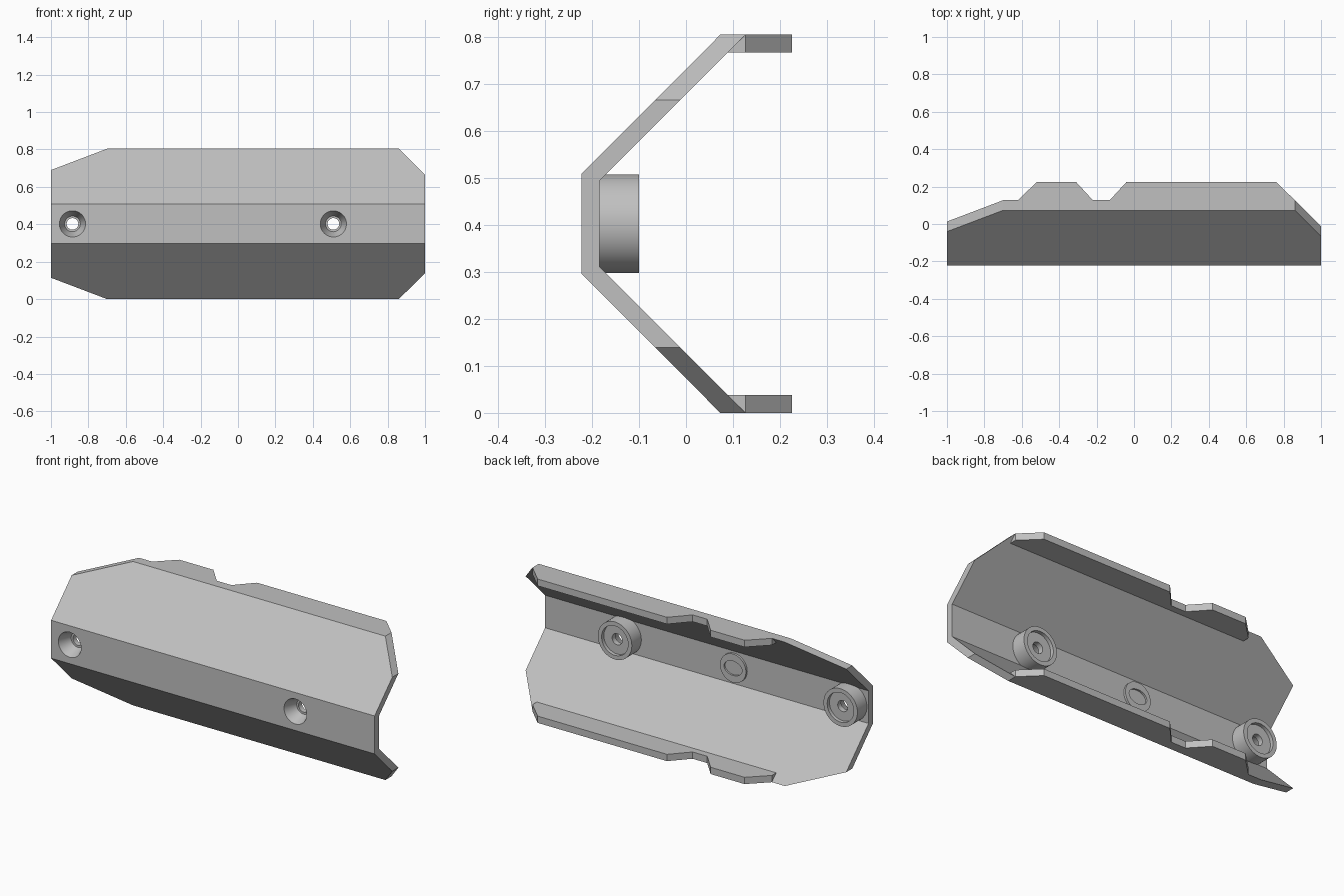
import bpy, bmesh, math
from mathutils import Vector

if "Cube" in bpy.data.objects:
    bpy.data.objects.remove(bpy.data.objects["Cube"], do_unlink=True)

MID = 0.402          # height of the horizontal symmetry plane
BACK = -0.184        # rear surface of the centre wall
FACE = -0.222        # front surface of the centre wall

grey = bpy.data.materials.new("plain grey")
grey.use_nodes = True
colour = (0.53, 0.53, 0.53, 1)
grey.diffuse_color = colour
grey.node_tree.nodes["Principled BSDF"].inputs["Base Color"].default_value = colour


def finish(bm, name):
    bmesh.ops.recalc_face_normals(bm, faces=bm.faces)
    mesh = bpy.data.meshes.new(name)
    bm.to_mesh(mesh)
    bm.free()
    mesh.materials.append(grey)
    ob = bpy.data.objects.new(name, mesh)
    bpy.context.collection.objects.link(ob)
    return ob


def prism(points, offset):
    bm = bmesh.new()
    face = bm.faces.new([bm.verts.new(p) for p in points])
    out = bmesh.ops.extrude_face_region(bm, geom=[face], use_keep_orig=True)
    moved = [v for v in out["geom"] if isinstance(v, bmesh.types.BMVert)]
    bmesh.ops.translate(bm, verts=moved, vec=offset)
    return bm


def activate(ob):
    bpy.ops.object.select_all(action="DESELECT")
    ob.select_set(True)
    bpy.context.view_layer.objects.active = ob


def turned(name, x, loops, closed=False, count=48):
    """Skin rings of (x radius, z radius, y) about an axis along y."""
    bm = bmesh.new()
    rings = []
    for rx, rz, y in loops:
        angles = [math.tau * i / count for i in range(count)]
        rings.append([bm.verts.new((x + rx * math.cos(a), y, MID + rz * math.sin(a)))
                      for a in angles])
    pairs = list(zip(rings, rings[1:]))
    if closed:
        pairs.append((rings[-1], rings[0]))
    else:
        bm.faces.new(rings[0])
        bm.faces.new(rings[-1])
    for a, b in pairs:
        for i in range(count):
            j = (i + 1) % count
            bm.faces.new((a[i], a[j], b[j], b[i]))
    ob = finish(bm, name)
    activate(ob)
    bpy.ops.object.shade_smooth_by_angle(angle=math.radians(30))
    return ob


# Folded guard shell: half profile (y, height above middle), mirrored in z
outer = [(0.127, 0.402), (0.073, 0.402), (FACE, 0.106)]
inner = [(BACK, 0.091), (0.127, 0.402)]
half = outer + inner[:1]
loop = outer + [(y, -h) for y, h in reversed(outer)]
loop += [(BACK, -0.091), (BACK, 0.091)]
bm = prism([(-1, y, MID + h) for y, h in loop], (2, 0, 0))

# Trim the four corners of the front outline
for side in (1, -1):
    for (x0, h0), (x1, h1) in [((-1, 0.288), (-0.7, 0.402)), ((0.86, 0.402), (1, 0.263))]:
        normal = Vector((h0 - h1, 0, (x1 - x0) * side))
        bmesh.ops.bisect_plane(bm, geom=bm.verts[:] + bm.edges[:] + bm.faces[:],
                               plane_co=(x0, 0, MID + h0 * side), plane_no=normal,
                               clear_outer=True)
        bmesh.ops.holes_fill(bm, edges=[e for e in bm.edges if e.is_boundary])
shell = finish(bm, "guard_shell")

# Countersunk bosses, with matching holes through the shell
boss_loops = [(0.07, FACE), (0.042, -0.15), (0.031, -0.15), (0.031, -0.12),
              (0.082, -0.12), (0.082, -0.1), (0.105, -0.1), (0.105, -0.2)]
for name, x in (("right_boss", -0.885), ("left_boss", 0.51)):
    cutter = turned("hole_cutter", x, [(0.07, 0.07, -0.3), (0.07, 0.07, -0.15)])
    cutter.hide_render = True
    mod = shell.modifiers.new("hole", "BOOLEAN")
    mod.operation = "DIFFERENCE"
    mod.solver = "EXACT"
    mod.object = cutter
    activate(shell)
    bpy.ops.object.modifier_apply(modifier=mod.name)
    bpy.data.objects.remove(cutter, do_unlink=True)
    turned(name, x, [(r, r, y) for r, y in boss_loops], closed=True)

# Low middle pad with an oval recess
turned("middle_pad", -0.17, [(0.08, 0.08, BACK - 0.01), (0.08, 0.08, BACK + 0.012),
                             (0.056, 0.04, BACK + 0.012), (0.056, 0.04, BACK + 0.002)])

# Notched flanges along the upper and lower edges
edge = [(-0.62, 0.089), (-0.62, 0.127), (-0.52, 0.225), (-0.31, 0.225), (-0.22, 0.127),
        (-0.13, 0.127), (-0.04, 0.225), (0.76, 0.225), (0.86, 0.127), (0.86, 0.089)]
for name, z in (("upper_flange", 0.766), ("lower_flange", 0)):
    finish(prism([(x, y, z) for x, y in edge], (0, 0, 0.038)), name)
